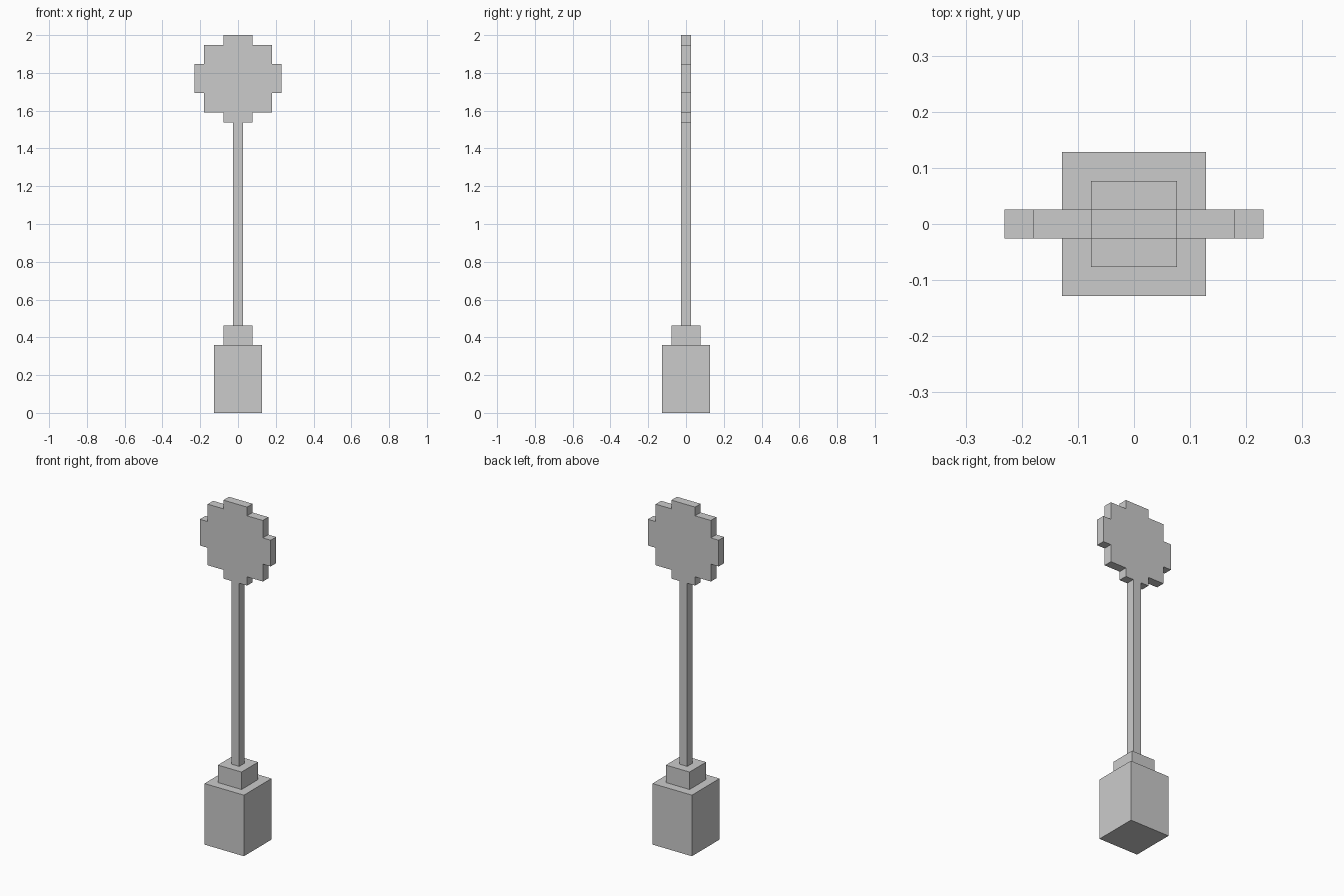
import bpy, bmesh
from mathutils import Vector

if "Cube" in bpy.data.objects:
    bpy.data.objects.remove(bpy.data.objects["Cube"])

U = 2 / 39  # one block of the grid the model is built on


def finish(name, bm):
    bmesh.ops.recalc_face_normals(bm, faces=bm.faces)
    mesh = bpy.data.meshes.new(name)
    bm.to_mesh(mesh)
    bm.free()
    obj = bpy.data.objects.new(name, mesh)
    bpy.context.collection.objects.link(obj)


def block(name, width, z0, z1):
    """Square upright block; sizes in grid units."""
    bm = bmesh.new()
    bmesh.ops.create_cube(bm, size=1)
    bmesh.ops.scale(bm, vec=Vector((width, width, z1 - z0)) * U, verts=bm.verts)
    bmesh.ops.translate(bm, vec=(0, 0, (z0 + z1) / 2 * U), verts=bm.verts)
    finish(name, bm)


# Stacked base, collar and pole
block("base", 5, 0, 7)
block("collar", 3, 7, 9)
block("pole", 1, 9, 30)

# Stepped round sign: (half width, bottom, top) of each row, mirrored in x
rows = [(1.5, 30, 31), (3.5, 31, 33), (4.5, 33, 36), (3.5, 36, 38), (1.5, 38, 39)]
right = [(w, z) for w, z0, z1 in rows for z in (z0, z1)]
outline = right + [(-x, z) for x, z in reversed(right)]

bm = bmesh.new()
face = bm.faces.new([bm.verts.new((x * U, -0.5 * U, z * U)) for x, z in outline])
back = bmesh.ops.extrude_face_region(bm, geom=[face], use_keep_orig=True)
bmesh.ops.translate(bm, vec=(0, U, 0),
                    verts=[g for g in back["geom"] if isinstance(g, bmesh.types.BMVert)])
finish("round_sign", bm)
